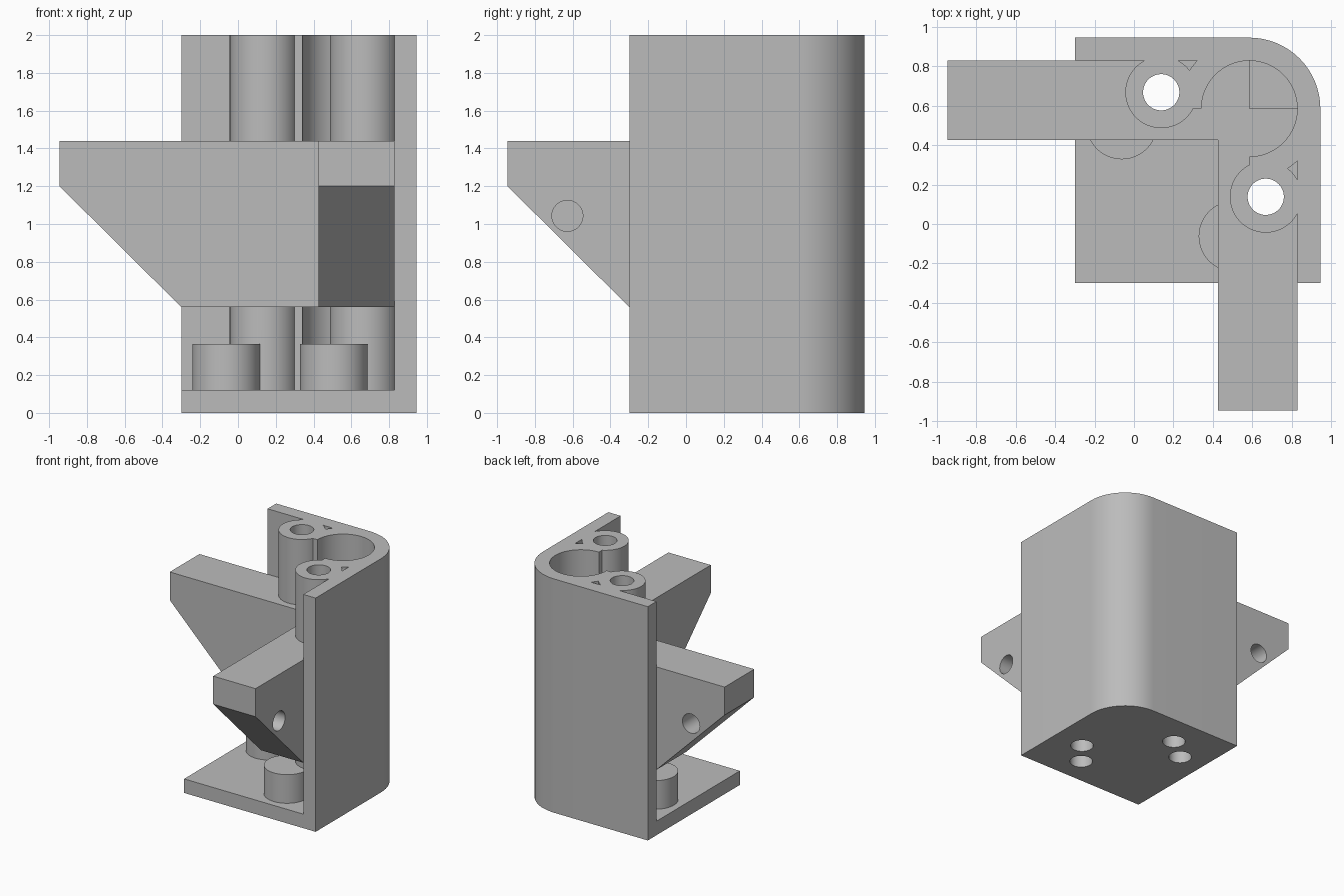
import bpy, bmesh, math
from mathutils import Vector

if "Cube" in bpy.data.objects:
    bpy.data.objects.remove(bpy.data.objects["Cube"])

OUT, INN, LOW = 0.945, 0.828, -0.3      # outer wall, inner wall, open end
C, TOP, FLOOR = 0.585, 2.0, 0.12        # corner axis, height, base thickness
R_OUT, R_IN = OUT - C, INN - C

grey = bpy.data.materials.new("plain grey")
grey.diffuse_color = (0.5, 0.5, 0.5, 1)
grey.use_nodes = True
grey.node_tree.nodes["Principled BSDF"].inputs["Base Color"].default_value = grey.diffuse_color


def prism(name, pts, a, b, place):
    """Extrude a 2D outline from a to b; place maps (u, v, w) to a position."""
    bm = bmesh.new()
    lo = [bm.verts.new(Vector(place(u, v, a))) for u, v in pts]
    hi = [bm.verts.new(Vector(place(u, v, b))) for u, v in pts]
    bm.faces.new(lo)
    bm.faces.new(hi)
    n = len(pts)
    for i in range(n):
        j = (i + 1) % n
        bm.faces.new((lo[i], lo[j], hi[j], hi[i]))
    bmesh.ops.recalc_face_normals(bm, faces=bm.faces[:])
    me = bpy.data.meshes.new(name)
    bm.to_mesh(me)
    bm.free()
    me.materials.append(grey)
    ob = bpy.data.objects.new(name, me)
    bpy.context.collection.objects.link(ob)
    return ob


def arc(cx, cy, r, a0, a1, n):
    return [(cx + r * math.cos(math.radians(a0 + (a1 - a0) * i / n)),
             cy + r * math.sin(math.radians(a0 + (a1 - a0) * i / n))) for i in range(n + 1)]


def circle(cx, cy, r, n=48):
    return arc(cx, cy, r, 0, 360, n)[:-1]


def combine(target, tool, op):
    mod = target.modifiers.new(op, 'BOOLEAN')
    mod.operation, mod.solver, mod.object = op, 'EXACT', tool
    bpy.context.view_layer.objects.active = target
    bpy.ops.object.modifier_apply(modifier=mod.name)
    bpy.data.objects.remove(tool, do_unlink=True)


def upright(u, v, w):
    return (u, v, w)


def upright_swapped(u, v, w):
    return (v, u, w)


def side(u, v, w):
    return (u, w, v)


def side_swapped(u, v, w):
    return (w, u, v)


# base plate with one rounded corner
corner = arc(C, C, R_OUT, 0, 90, 16)
bracket = prism("corner_bracket", [(LOW, LOW), (OUT, LOW)] + corner + [(LOW, OUT)], 0, FLOOR, upright)

# two walls joined by the rounded corner
inner = arc(C, C, R_IN, 90, 0, 16)
walls = prism("walls", [(INN, LOW), (OUT, LOW)] + corner + [(LOW, OUT), (LOW, INN)] + inner,
              FLOOR, TOP, upright)
combine(bracket, walls, 'UNION')

arm_profile = [(C, 1.44), (-0.945, 1.44), (-0.945, 1.2), (LOW, 0.56), (C, 0.56)]
lobe = arc(C, C, R_OUT, 96, 180, 16) + arc(C, C, R_IN, 180, 90, 16)

# matching parts on both walls
for up, sd in ((upright, side), (upright_swapped, side_swapped)):
    combine(bracket, prism("tube_side", lobe, FLOOR, TOP, up), 'UNION')
    combine(bracket, prism("post", circle(0.138, 0.668, 0.182), 0.06, TOP, up), 'UNION')
    combine(bracket, prism("peg", circle(-0.062, 0.508, 0.18), 0.06, 0.365, up), 'UNION')
    combine(bracket, prism("arm", arm_profile, 0.427, INN, sd), 'UNION')

# bores: through the posts, blind in the pegs and arms
for up, sd in ((upright, side), (upright_swapped, side_swapped)):
    combine(bracket, prism("post_bore", circle(0.138, 0.668, 0.092), -0.1, 2.1, up), 'DIFFERENCE')
    combine(bracket, prism("peg_bore", circle(-0.062, 0.508, 0.092), -0.1, 0.28, up), 'DIFFERENCE')
    combine(bracket, prism("arm_bore", circle(-0.628, 1.043, 0.082), 0.53, 0.9, sd), 'DIFFERENCE')

# smooth curved walls, keep edges sharp
bpy.ops.object.select_all(action='DESELECT')
bracket.select_set(True)
bpy.context.view_layer.objects.active = bracket
bpy.ops.object.shade_smooth_by_angle(angle=math.radians(30))
